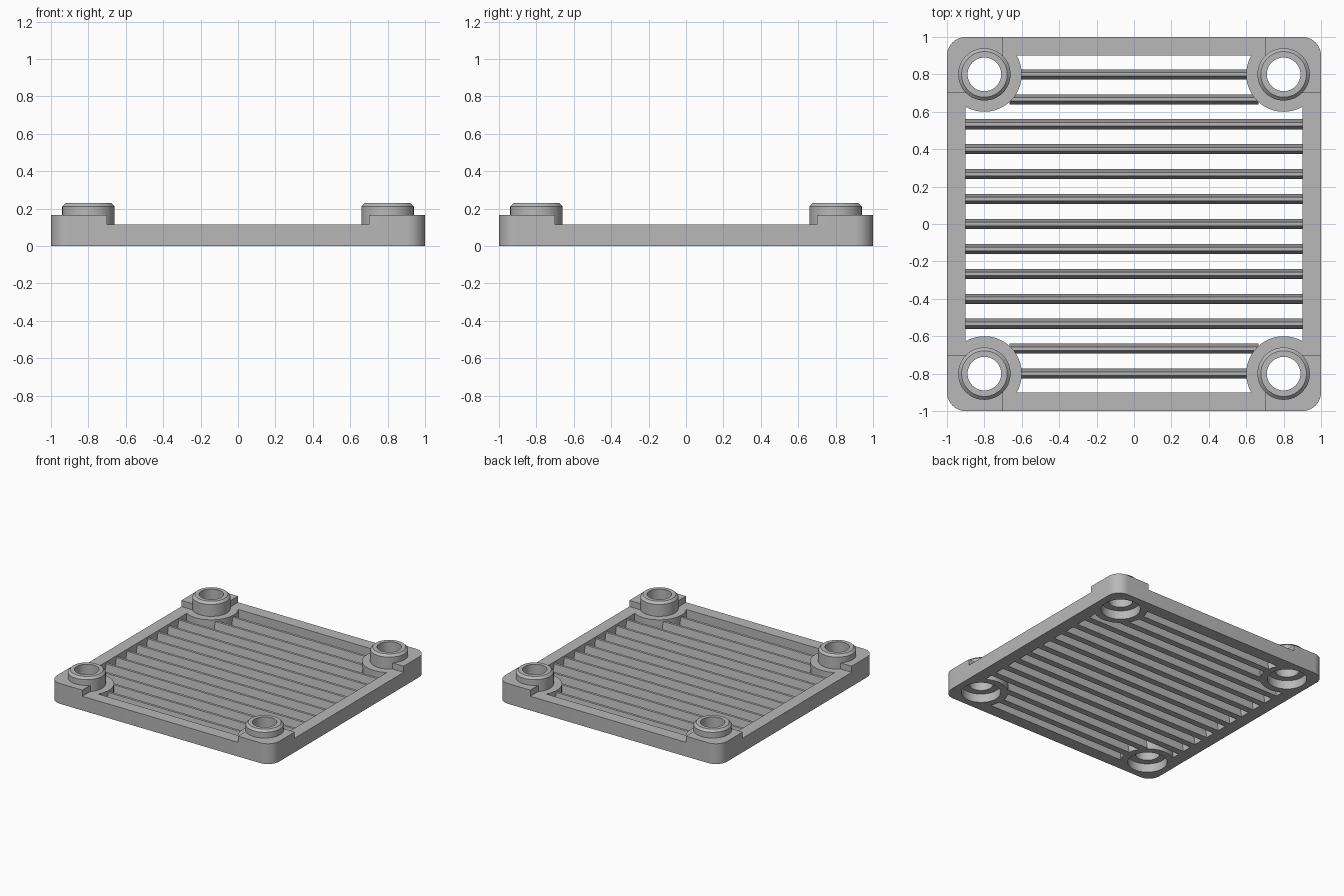
import bpy, bmesh
from math import sin, cos, radians, sqrt, tau
from mathutils import Matrix, Vector

if "Cube" in bpy.data.objects:
    bpy.data.objects.remove(bpy.data.objects["Cube"])

GREY = bpy.data.materials.new("plain_grey")
GREY.use_nodes = True
COLOUR = (0.48, 0.48, 0.48, 1)
GREY.diffuse_color = COLOUR
GREY.node_tree.nodes["Principled BSDF"].inputs["Base Color"].default_value = COLOUR

FRAME_TOP, PAD_TOP, BOSS_TOP = 0.115, 0.165, 0.23
SOCKET_TOP = 0.07
POST = 0.8                      # corner post centre
SOCKET_R, BOSS_R, HOLE_R, DISC_R = 0.145, 0.14, 0.09, 0.2


def finish(name, bm):
    bmesh.ops.recalc_face_normals(bm, faces=bm.faces)
    mesh = bpy.data.meshes.new(name)
    bm.to_mesh(mesh)
    bm.free()
    mesh.materials.append(GREY)
    obj = bpy.data.objects.new(name, mesh)
    bpy.context.collection.objects.link(obj)
    bpy.ops.object.select_all(action='DESELECT')
    obj.select_set(True)
    bpy.context.view_layer.objects.active = obj
    bpy.ops.object.shade_smooth_by_angle(angle=radians(25))
    return obj


def arc(cx, cy, r, start, end, steps):
    angles = [radians(start + (end - start) * i / steps) for i in range(steps + 1)]
    return [Vector((cx + r * cos(a), cy + r * sin(a), 0)) for a in angles]


def turned(points, quarter):
    return [Matrix.Rotation(quarter * tau / 4, 3, 'Z') @ p for p in points]


def all_corners(points):
    return [p for q in range(4) for p in turned(points, q)]


def prism(name, loops, z0, z1):
    # outline loops, inner ones being holes, filled and extruded upward
    bm = bmesh.new()
    for loop in loops:
        verts = [bm.verts.new((p.x, p.y, z0)) for p in loop]
        for a, b in zip(verts, verts[1:] + verts[:1]):
            bm.edges.new((a, b))
    bmesh.ops.triangle_fill(bm, edges=bm.edges[:], use_beauty=True, normal=(0, 0, 1))
    cap = bmesh.ops.extrude_face_region(bm, geom=bm.faces[:], use_keep_orig=True)
    top = [g for g in cap["geom"] if isinstance(g, bmesh.types.BMVert)]
    bmesh.ops.translate(bm, verts=top, vec=(0, 0, z1 - z0))
    return finish(name, bm)


def lathe(name, profile, x, y, steps=48):
    bm = bmesh.new()
    rings = [[bm.verts.new((x + r * cos(tau * i / steps), y + r * sin(tau * i / steps), z))
              for r, z in profile] for i in range(steps)]
    n = len(profile)
    for i in range(steps):
        a, b = rings[i], rings[(i + 1) % steps]
        for j in range(n):
            k = (j + 1) % n
            bm.faces.new((a[j], b[j], b[k], a[k]))
    return finish(name, bm)


# Frame: rounded square, with an opening that bulges inward around each post
outer = all_corners(arc(0.9, 0.9, 0.1, 0, 90, 10))
opening = all_corners(arc(POST, POST, DISC_R, -60, -210, 20))
sockets = [turned(arc(POST, POST, SOCKET_R, 0, 352.5, 47), q) for q in range(4)]
prism("frame", [outer, opening] + sockets, 0, FRAME_TOP)

# Raised corner pads wrapped around the bosses
pad = arc(0.9, 0.9, 0.1, 0, 90, 10) + [Vector((0.7, 1, 0))]
pad += arc(POST, POST, BOSS_R, 135.6, -45.6, 24) + [Vector((1, 0.7, 0))]
boss = [(SOCKET_R, SOCKET_TOP), (HOLE_R, SOCKET_TOP), (HOLE_R, BOSS_TOP),
        (0.122, BOSS_TOP), (BOSS_R, 0.212), (BOSS_R, FRAME_TOP), (SOCKET_R, FRAME_TOP)]
names = ("back_left", "back_right", "front_right", "front_left")
for q, corner in enumerate(names):
    prism("pad_" + corner, [turned(pad, q)], FRAME_TOP, PAD_TOP)
    centre = turned([Vector((POST, POST, 0))], q)[0]
    lathe("boss_" + corner, boss, centre.x, centre.y)

# Slats: tapered bars across the opening, shortened beside the posts
HALF_BASE, HALF_TOP, SLAT_TOP = 0.027, 0.01, 0.1
section = [(-HALF_BASE, 0), (HALF_BASE, 0), (HALF_TOP, SLAT_TOP), (-HALF_TOP, SLAT_TOP)]
for i in range(-6, 7):
    y = i * POST / 6
    off = POST - abs(y)
    reach = POST - sqrt(DISC_R ** 2 - off ** 2) + 0.015 if off < DISC_R else 0.905
    bm = bmesh.new()
    ends = [[bm.verts.new((x, y + dy, z)) for dy, z in section] for x in (-reach, reach)]
    bm.faces.new(ends[0])
    bm.faces.new(ends[1])
    for j in range(4):
        k = (j + 1) % 4
        bm.faces.new((ends[0][j], ends[0][k], ends[1][k], ends[1][j]))
    finish("slat_%d" % (i + 7), bm)
